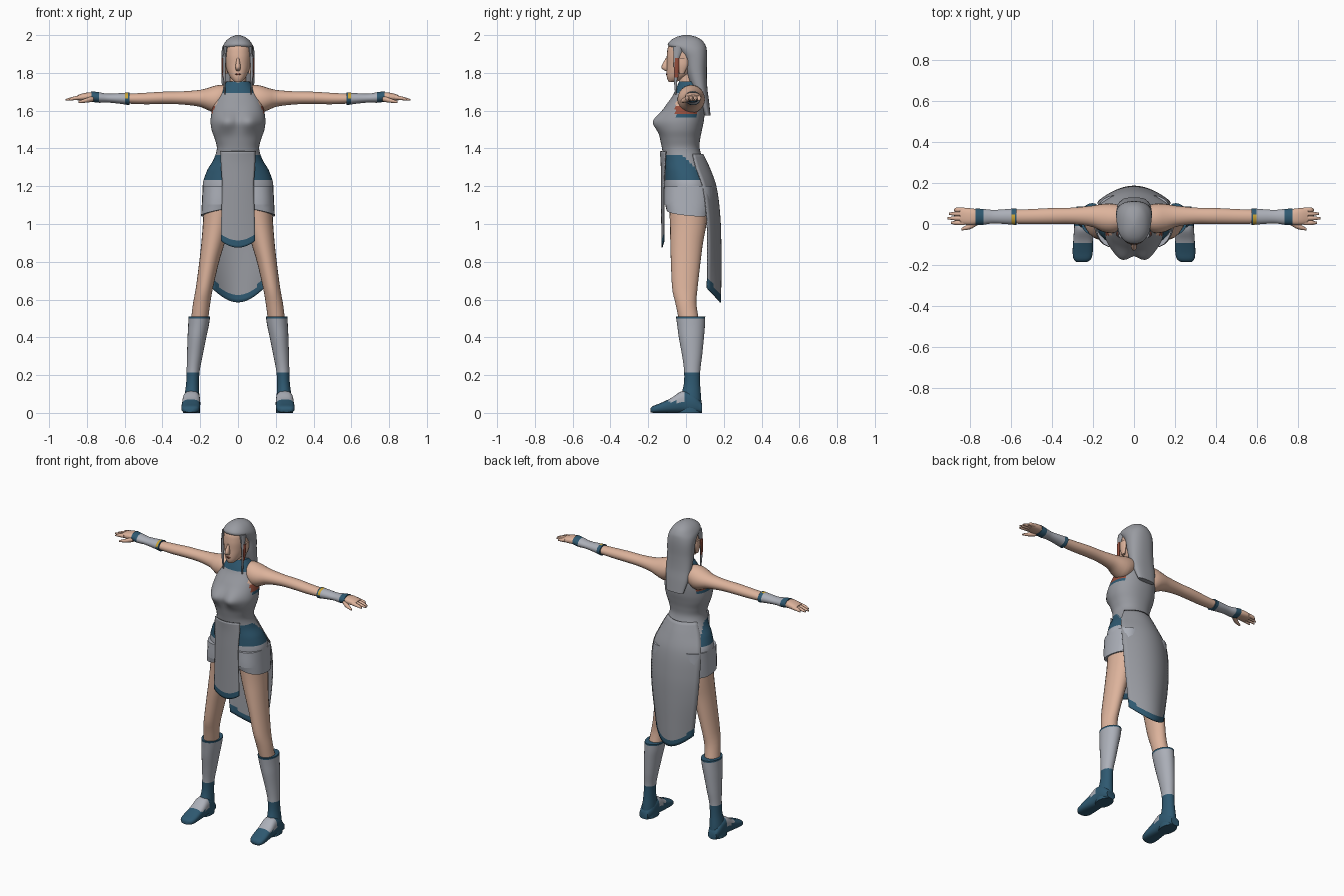
import bpy, bmesh, math

COLOURS = {
    "dress_grey": (0.31, 0.32, 0.35), "cloth_light": (0.41, 0.43, 0.48),
    "hair_grey": (0.32, 0.33, 0.36), "skin": (0.72, 0.45, 0.33),
    "deep_blue": (0.028, 0.10, 0.165), "rust_red": (0.30, 0.075, 0.045),
    "gold": (0.60, 0.38, 0.04),
}
NAMES = list(COLOURS)
MATS = []
for nm, c in COLOURS.items():
    m = bpy.data.materials.new(nm)
    m.diffuse_color = (*c, 1)
    MATS.append(m)


def sample(rows, t):
    """Smooth cubic interpolation of rows keyed by their first value."""
    i = max(k for k in range(len(rows) - 1) if k == 0 or rows[k][0] <= t)
    a, b = rows[i], rows[i + 1]
    p, n = rows[max(i - 1, 0)], rows[min(i + 2, len(rows) - 1)]
    h = b[0] - a[0]
    s = (t - a[0]) / h
    out = []
    for k in range(1, len(a)):
        ma = (b[k] - p[k]) / (b[0] - p[0]) * h
        mb = (n[k] - a[k]) / (n[0] - a[0]) * h
        out.append((2*s**3 - 3*s*s + 1) * a[k] + (s**3 - 2*s*s + s) * ma
                   + (3*s*s - 2*s**3) * b[k] + (s**3 - s*s) * mb)
    return out


def finish(bm, name, colour):
    bmesh.ops.recalc_face_normals(bm, faces=bm.faces)
    for f in bm.faces:
        c = f.calc_center_median()
        f.material_index = NAMES.index(colour if isinstance(colour, str) else colour(abs(c.x), c.y, c.z))
    me = bpy.data.meshes.new(name)
    bm.to_mesh(me)
    bm.free()
    for m in MATS:
        me.materials.append(m)
    ob = bpy.data.objects.new(name, me)
    bpy.context.collection.objects.link(ob)
    bpy.ops.object.select_all(action='DESELECT')
    ob.select_set(True)
    bpy.context.view_layer.objects.active = ob
    bpy.ops.object.shade_smooth_by_angle(angle=math.radians(50))
    return ob


def loft(name, rows, colour, axis='z', n=24, steps=20, p=2.0, side=1, warp=None):
    """Rows are (t, u0, u1, v0, v1): the extents of a rounded section at t."""
    rows = sorted(rows)
    bm = bmesh.new()
    rings = []
    for j in range(steps + 1):
        t = rows[0][0] + (rows[-1][0] - rows[0][0]) * j / steps
        u0, u1, v0, v1 = sample(rows, t)
        ring = []
        for k in range(n):
            a = 2 * math.pi * k / n
            cu, cv = (math.copysign(abs(w) ** (2 / p), w) for w in (math.cos(a), math.sin(a)))
            u, v = (u0 + u1) / 2 + (u1 - u0) / 2 * cu, (v0 + v1) / 2 + (v1 - v0) / 2 * cv
            co = {'z': (u, v, t), 'x': (t, u, v), 'y': (u, t, v)}[axis]
            if warp:
                co = warp(*co)
            ring.append(bm.verts.new((co[0] * side, co[1], co[2])))
        rings.append(ring)
    for r, q in zip(rings, rings[1:]):
        for k in range(n):
            bm.faces.new((r[k], r[(k + 1) % n], q[(k + 1) % n], q[k]))
    bm.faces.new(rings[0])
    bm.faces.new(rings[-1])
    return finish(bm, name, colour)


def pair(name, rows, colour, **kw):
    for side, tag in ((1, "left_"), (-1, "right_")):
        loft(tag + name, rows, colour, side=side, **kw)


def centred(rows):
    return [(z, -w, w, y0, y1) for z, w, y0, y1 in rows]


def panel(name, rows, top, bottom, rise, trim, nu=16, nt=40):
    """Hanging cloth: rows are (z, half width, middle y, edge setback)."""
    rows = sorted(rows)
    bm = bmesh.new()
    grid = []
    for j in range(nt + 1):
        line = []
        for i in range(nu + 1):
            u = 2 * i / nu - 1
            z = top + (bottom + rise * u * u - top) * j / nt
            w, y, d = sample(rows, z)
            line.append(bm.verts.new((u * w, y + d * u * u, z)))
        grid.append(line)
    for j in range(nt):
        for i in range(nu):
            bm.faces.new((grid[j][i], grid[j][i + 1], grid[j + 1][i + 1], grid[j + 1][i]))
    half = rows[0][1]
    ob = finish(bm, name, lambda x, y, z: "deep_blue"
                if z < bottom + rise * (x / half) ** 2 + trim else "dress_grey")
    s = ob.modifiers.new("thickness", 'SOLIDIFY')
    s.thickness, s.offset = 0.006, 0


# Dress body with collar, hip sash and arm openings
def dress_colour(x, y, z):
    if z > 1.69 + 0.5 * x * x and y < 0.06:
        return "deep_blue"
    if x > 0.11 and z > 1.565 and -0.055 < y < 0.095:
        return "skin" if z > 1.625 else "rust_red" if z > 1.585 else "deep_blue"
    if z < 1.235:
        return "cloth_light"
    if x > 0.06 and z < 1.365 - 1.0 * max(0, y + 0.02) and y < 0.11:
        return "deep_blue"
    return "dress_grey"


def bust(x, y, z):
    if y < 0:
        y -= 0.035 * math.exp(-((abs(x) - 0.06) / 0.05) ** 2 - ((z - 1.54) / 0.05) ** 2)
    return x, y, z


loft("dress_body", centred([
    (1.06, .12, -.08, .11), (1.10, .17, -.108, .13), (1.2, .187, -.115, .14),
    (1.28, .165, -.115, .115), (1.34, .13, -.118, .092), (1.4, .112, -.127, .072),
    (1.45, .123, -.137, .075), (1.5, .14, -.145, .085), (1.55, .145, -.146, .095),
    (1.62, .134, -.112, .1), (1.68, .11, -.07, .095), (1.72, .083, -.052, .088),
    (1.755, .06, -.035, .075)]), dress_colour, n=56, steps=80, p=2.2, warp=bust)

# Hanging cloth, front and back
panel("front_panel", [(.86, .09, -.127, .01), (1.0, .089, -.128, .012), (1.2, .083, -.13, .014),
                      (1.32, .09, -.131, .02), (1.39, .09, -.136, .03)], 1.385, .875, .035, .034)
panel("back_panel", [(.57, .125, .182, -.07), (.7, .14, .184, -.072), (.9, .165, .184, -.07),
                     (1.05, .175, .178, -.07), (1.2, .172, .158, -.07), (1.3, .14, .122, -.07),
                     (1.38, .1, .083, -.05)], 1.37, .585, .075, .036)

# Legs, shorts, boots and feet
pair("shorts_leg", [(1.2, .0, .187, -.115, .14), (1.1, .005, .192, -.115, .137),
                    (1.045, .02, .195, -.103, .122)], "cloth_light", steps=8, p=2.3,
     warp=lambda x, y, z: (x, y, z + (.195 - x) * .2 - .1 * y if z < 1.1 else z))
pair("leg", [(1.12, .015, .18, -.09, .115), (1., .04, .186, -.085, .108), (.9, .07, .194, -.083, .09),
             (.8, .1, .205, -.08, .077), (.65, .135, .225, -.072, .06),
             (.58, .147, .238, -.056, .055), (.48, .16, .25, -.035, .07)], "skin", steps=24)


def boot_colour(x, y, z):
    return "cloth_light" if 0.215 < z < 0.5 else "deep_blue"


pair("boot", [(.51, .147, .262, -.053, .102), (.46, .155, .264, -.046, .1), (.4, .168, .267, -.038, .095),
              (.3, .188, .27, -.02, .085), (.22, .203, .272, -.01, .075), (.15, .207, .275, -.012, .075),
              (.08, .204, .285, -.03, .08), (.0, .202, .292, -.05, .085)], boot_colour, steps=48)
pair("foot", [(.085, .22, .28, 0, .05), (.04, .203, .291, 0, .1), (-.02, .2, .293, 0, .115),
              (-.08, .2, .297, 0, .078), (-.14, .202, .3, 0, .05), (-.175, .212, .294, 0, .036),
              (-.187, .232, .28, .003, .025)],
     lambda x, y, z: "cloth_light" if -.095 < y < -.01 and z > .058 else "deep_blue",
     axis='y', p=2.8, steps=26)

# Arms, bracers and hands
pair("arm", [(.06, -.03, .09, 1.62, 1.735), (.11, -.045, .1, 1.588, 1.735), (.16, -.035, .097, 1.603, 1.72),
             (.2, -.015, .09, 1.62, 1.71), (.3, 0, .08, 1.633, 1.702), (.4, 0, .078, 1.635, 1.7),
             (.5, 0, .073, 1.634, 1.694), (.62, .003, .068, 1.64, 1.688),
             (.72, .01, .062, 1.65, 1.685), (.77, .01, .062, 1.652, 1.686)], "skin", axis='x', steps=36)


def bracer_colour(x, y, z):
    if 0.58 < x < 0.6 and y < 0.05 and z > 1.66:
        return "gold"
    return "cloth_light" if 0.596 < x < 0.738 else "deep_blue"


pair("bracer", [(.575, -.005, .077, 1.629, 1.697), (.62, -.001, .073, 1.636, 1.693),
                (.69, .003, .069, 1.643, 1.69), (.74, -.004, .074, 1.642, 1.698),
                (.775, -.004, .075, 1.647, 1.703)], bracer_colour, axis='x', steps=26)
pair("palm", [(.74, .01, .062, 1.652, 1.688), (.78, -.004, .074, 1.652, 1.697),
              (.82, -.004, .078, 1.652, 1.692), (.85, .002, .076, 1.654, 1.682)],
     "skin", axis='x', steps=10, p=2.4)
for fname, fy, tip in (("index", .006, .895), ("middle", .028, .912), ("ring", .05, .905), ("little", .069, .88)):
    pair(fname + "_finger", [(.83, fy - .012, fy + .012, 1.658, 1.682),
                             (.87, fy - .011, fy + .011, 1.655, 1.675),
                             (tip, fy - .005, fy + .005, 1.653, 1.662)], "skin", axis='x', n=10, steps=6)
pair("thumb", [(.765, -.005, .025, 1.648, 1.68), (.8, -.025, .005, 1.642, 1.668),
               (.845, -.032, -.02, 1.64, 1.651)], "skin", axis='x', n=10, steps=6)

# Neck, head and face details
loft("neck", centred([(1.68, .05, -.04, .07), (1.74, .042, -.038, .055), (1.82, .042, -.04, .055)]),
     "skin", steps=8)
loft("head", centred([(1.752, .018, -.092, -.05), (1.77, .036, -.1, -.01), (1.8, .053, -.103, .04),
                      (1.84, .066, -.102, .08), (1.9, .072, -.101, .095), (1.95, .064, -.088, .085),
                      (1.985, .03, -.04, .05)]), "skin", n=32, steps=24, p=2.2)
loft("nose", centred([(1.81, .008, -.108, -.09), (1.826, .014, -.131, -.09),
                      (1.88, .006, -.106, -.09)]), "skin", n=12, steps=8)
loft("mouth", centred([(1.788, .008, -.104, -.09), (1.793, .016, -.107, -.09),
                       (1.798, .008, -.105, -.09)]), "rust_red", n=12, steps=4)
pair("ear", [(1.795, .055, .072, -.035, -.01), (1.84, .06, .081, -.045, .01),
             (1.88, .06, .08, -.045, .01)], "skin", n=12, steps=6)

# Long hair, side locks and red hair ties
loft("hair", centred([
    (1.575, .06, .098, .13), (1.65, .078, .065, .122), (1.72, .085, .03, .113), (1.8, .087, .002, .11),
    (1.88, .088, -.018, .112), (1.92, .086, -.055, .11), (1.945, .079, -.096, .104),
    (1.975, .058, -.078, .082), (1.992, .033, -.045, .05), (2.0, .01, -.015, .02)]),
    "hair_grey", n=36, steps=50, p=2.3)
pair("side_lock", [(1.685, .066, .072, -.058, -.05), (1.76, .066, .078, -.064, -.046),
                   (1.86, .064, .082, -.066, -.04), (1.94, .05, .078, -.07, -.01)],
     "hair_grey", n=10, steps=12)
pair("hair_tie", [(1.775, .072, .082, -.06, -.04), (1.83, .074, .087, -.062, -.036),
                  (1.88, .072, .086, -.058, -.036)], "rust_red", n=10, steps=6)
